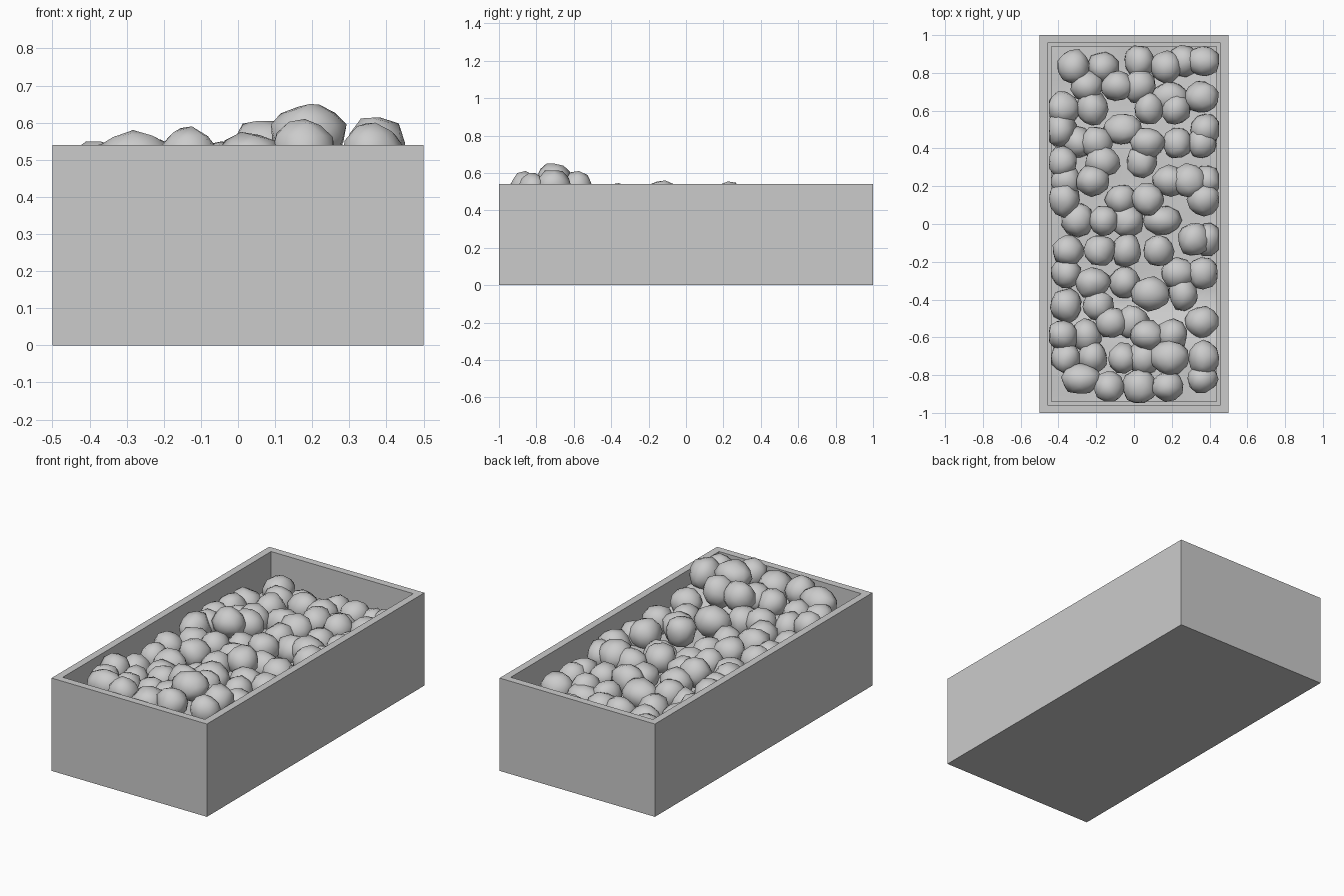
import bpy, bmesh, math, random
from mathutils import Vector, Matrix, noise

if "Cube" in bpy.data.objects:
    bpy.data.objects.remove(bpy.data.objects["Cube"])

random.seed(7)
HX, HY, H, WALL = 0.5, 1.0, 0.54, 0.06


def finish(bm, name, smooth=False):
    bmesh.ops.recalc_face_normals(bm, faces=bm.faces)
    me = bpy.data.meshes.new(name)
    bm.to_mesh(me)
    bm.free()
    for p in me.polygons:
        p.use_smooth = smooth
    ob = bpy.data.objects.new(name, me)
    bpy.context.collection.objects.link(ob)
    return ob


# Open trough: box with inset top pushed down to a thin floor
bm = bmesh.new()
bmesh.ops.create_cube(bm, size=1)
for v in bm.verts:
    v.co = Vector((v.co.x * 2 * HX, v.co.y * 2 * HY, (v.co.z + 0.5) * H))
top = max(bm.faces, key=lambda f: f.calc_center_median().z)
bmesh.ops.inset_individual(bm, faces=[top], thickness=WALL)
rim = bmesh.ops.extrude_discrete_faces(bm, faces=[top])["faces"][0]
bmesh.ops.translate(bm, verts=rim.verts, vec=(0, 0, WALL - H))
bmesh.ops.remove_doubles(bm, verts=bm.verts, dist=1e-5)
finish(bm, "trough")


def pile_top(x, y):
    """Height of the stone tops: level, dipping at the back, heaped at the front."""
    heap = min(max((-y - 0.42) / 0.2, 0), 1)
    dip = min(max((y - 0.4) / 0.4, 0), 1)
    return 0.50 - 0.04 * dip + heap * (0.065 + 0.025 * min(max(x / 0.2, -1), 1))


# Gravel bed showing in the gaps between the stones
bm = bmesh.new()
bmesh.ops.create_grid(bm, x_segments=16, y_segments=32, size=1)
for v in bm.verts:
    x, y = v.co.x * (HX - WALL), v.co.y * (HY - WALL)
    v.co = Vector((x, y, pile_top(x, y) - 0.12 + 0.01 * noise.noise(Vector((x * 8, y * 8, 0)))))
finish(bm, "gravel_bed", True)

# Stones: rows of x positions (hundredths), each row with its mean y
rows = [
    (0.86, [3, 26, 37]), (0.83, [-32, -16, 17]), (0.73, [-25, -9, 3]),
    (0.67, [19, 36]), (0.61, [-38, -22, 8, 22]), (0.50, [-39, -6, 38]),
    (0.43, [-30, -20, 7, 23, 36]), (0.33, [-38, -17, 4]),
    (0.23, [-36, -22, 19, 29, 39]), (0.13, [-37, -7, 7, 37]),
    (0.02, [-30, -16, -4, 15]), (-0.08, [32, 39]),
    (-0.14, [-35, -18, -4, 13]), (-0.26, [-36, 23, 36]),
    (-0.31, [-22, -5]), (-0.37, [9, 26]), (-0.43, [-36, -19]),
    (-0.52, [-12, -1, 36]), (-0.59, [-38, -25, 7, 20]),
    (-0.71, [-36, -22, -6, 5, 19, 37]), (-0.82, [-28, 36]),
    (-0.86, [-13, 3, 18]),
]
# Tops of the stones that stand out above the rim
tops = {(-0.71, 19): 0.65, (-0.86, 18): 0.61, (-0.82, 36): 0.60, (-0.86, -13): 0.59,
        (-0.82, -28): 0.58, (-0.86, 3): 0.575, (-0.59, 7): 0.605, (-0.59, 20): 0.61,
        (-0.14, 13): 0.56, (0.23, -22): 0.555, (-0.37, 9): 0.545, (0.83, -32): 0.48}

big = {(-0.71, 19), (0.02, 15), (0.67, 19), (-0.37, 9), (-0.82, -28), (0.50, -6)}
bm = bmesh.new()
for y, xs in rows:
    for xi in xs:
        x = xi / 100
        z_top = tops.get((y, xi), pile_top(x, y) + random.uniform(-0.025, 0.025))
        rx = 0.104 if (y, xi) in big else random.uniform(0.078, 0.095)
        ry, rz = random.uniform(0.08, 0.093), random.uniform(0.08, 0.09)
        turn = Matrix.Rotation(random.uniform(0, 6.28), 4, 'Z') @ \
            Matrix.Rotation(random.uniform(0, 6.28), 4, 'X')
        verts = bmesh.ops.create_icosphere(bm, subdivisions=2, radius=1)["verts"]
        seed = Vector((xi, y * 50, 3))
        for v in verts:
            p = (turn @ v.co) * (1 + 0.16 * noise.noise(v.co * 1.3 + seed))
            v.co = Vector((p.x * rx, p.y * ry, p.z * rz))
        lift = z_top - max(v.co.z for v in verts)
        for v in verts:
            v.co += Vector((x, y, lift))
            v.co.x = min(max(v.co.x, -0.45), 0.45)
            v.co.y = min(max(v.co.y, -0.95), 0.95)
finish(bm, "stones", True)
